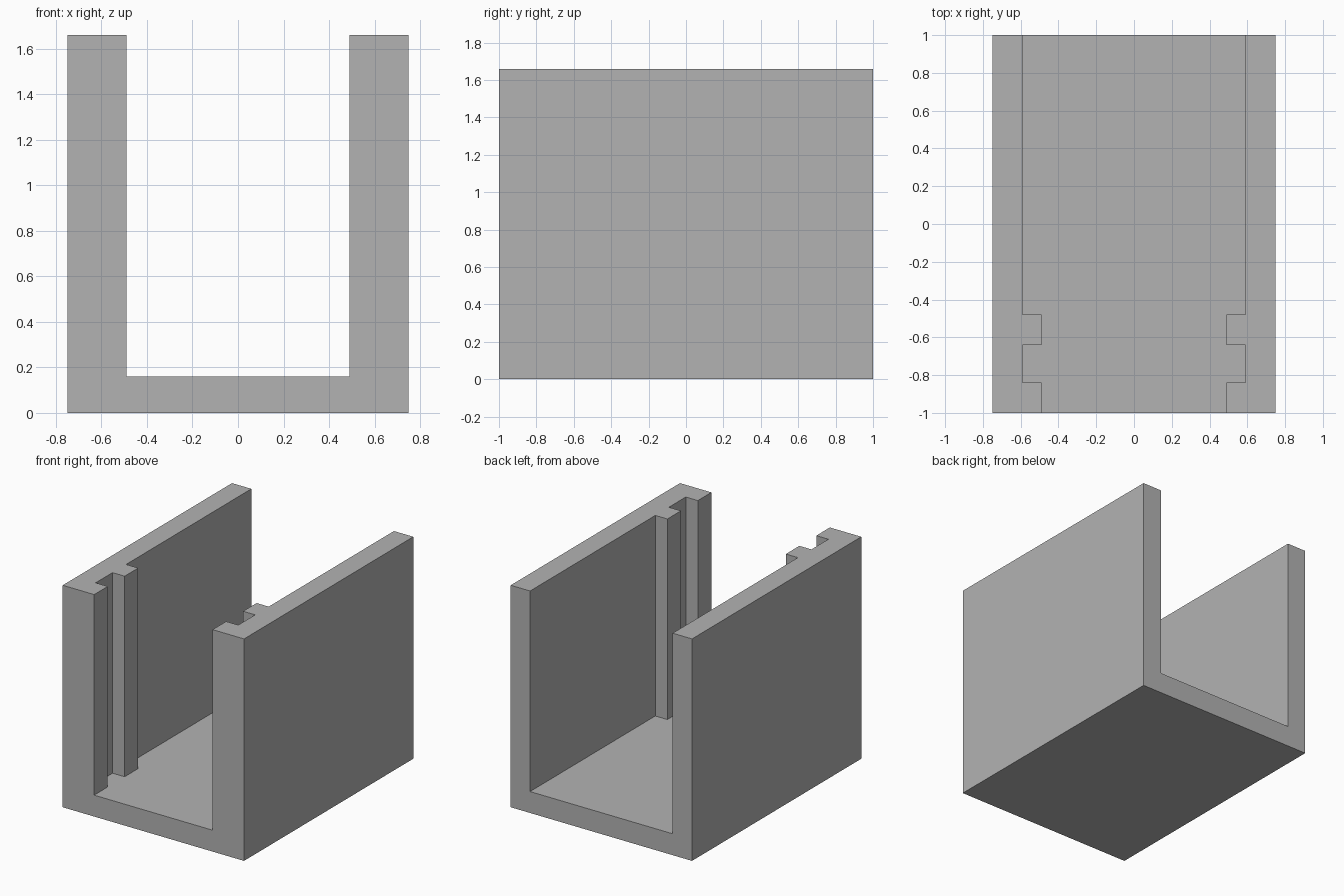
import bpy
import bmesh
from mathutils import Vector

# Remove the default cube
cube = bpy.data.objects.get("Cube")
if cube:
    bpy.data.objects.remove(cube, do_unlink=True)

HALF_WIDTH, HALF_DEPTH = 0.75, 1.0
WALL_X, RAIL_X = 0.59, 0.49        # inner face of the wall and of the rails
FLOOR_TOP, WALL_TOP = 0.16, 1.66

# Plain grey material
grey = bpy.data.materials.new("plain_grey")
grey.use_nodes = True
colour = (0.45, 0.45, 0.45, 1)
grey.diffuse_color = colour
grey.node_tree.nodes["Principled BSDF"].inputs["Base Color"].default_value = colour

bm = bmesh.new()

# Inner outline of a wall, front to back: two rails with a slot between them
inner = [(RAIL_X, -HALF_DEPTH), (RAIL_X, -0.84), (WALL_X, -0.84), (WALL_X, -0.64),
         (RAIL_X, -0.64), (RAIL_X, -0.48), (WALL_X, -0.48), (WALL_X, HALF_DEPTH)]
outer = [(HALF_WIDTH, HALF_DEPTH), (HALF_WIDTH, -HALF_DEPTH)]


def plan_verts(points, side):
    return [bm.verts.new((side * x, y, 0)) for x, y in points]


def raise_faces(faces, height):
    """Extrude faces upwards and return the new top faces."""
    result = bmesh.ops.extrude_face_region(bm, geom=faces)["geom"]
    verts = [g for g in result if isinstance(g, bmesh.types.BMVert)]
    bmesh.ops.translate(bm, verts=verts, vec=Vector((0, 0, height)))
    return [g for g in result if isinstance(g, bmesh.types.BMFace)]


# Ground plan: two mirrored walls and the floor between them
edges, plan = {}, []
for side in (-1, 1):
    edges[side] = plan_verts(inner, side)
    plan.append(bm.faces.new(edges[side] + plan_verts(outer, side)))
plan.append(bm.faces.new(edges[-1] + edges[1][::-1]))
bmesh.ops.recalc_face_normals(bm, faces=plan)

# Floor slab, then the walls with their rails
tops = raise_faces(plan, FLOOR_TOP)
walls = [f for f in tops if abs(f.calc_center_bounds().x) > 0.3]
raise_faces(walls, WALL_TOP - FLOOR_TOP)

# Merge flat neighbours and face everything outwards
bmesh.ops.dissolve_limit(bm, angle_limit=0.01, verts=bm.verts[:], edges=bm.edges[:])
bmesh.ops.recalc_face_normals(bm, faces=bm.faces[:])

mesh = bpy.data.meshes.new("slotted_channel")
bm.to_mesh(mesh)
bm.free()
mesh.materials.append(grey)
channel = bpy.data.objects.new("slotted_channel", mesh)
bpy.context.collection.objects.link(channel)
